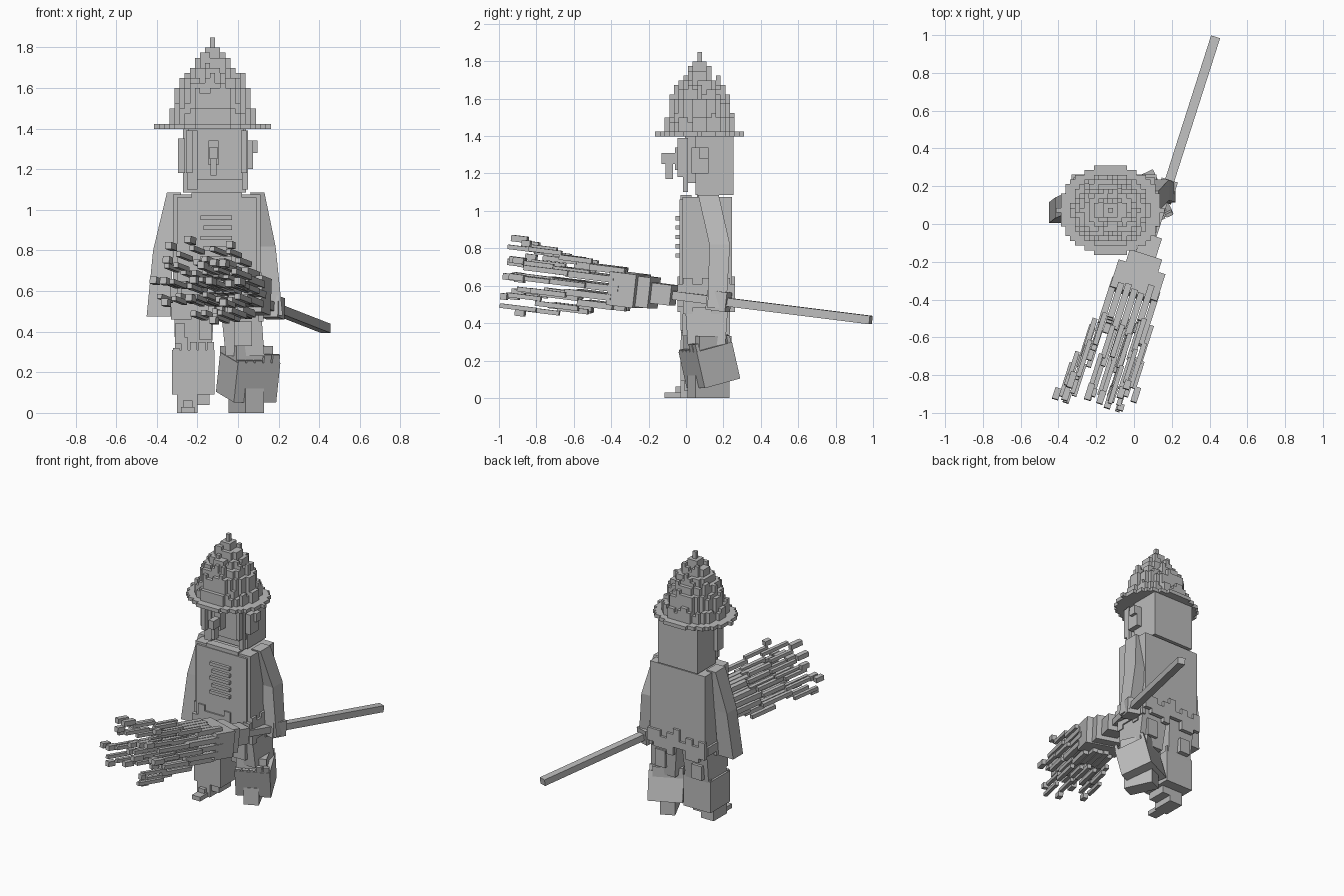
import bpy, bmesh, math, random
from mathutils import Vector, Matrix

random.seed(4)
if "Cube" in bpy.data.objects:
    bpy.data.objects.remove(bpy.data.objects["Cube"])

grey = bpy.data.materials.new("plain grey")
grey.use_nodes = True
grey.diffuse_color = (0.5, 0.5, 0.5, 1)
grey.node_tree.nodes["Principled BSDF"].inputs["Base Color"].default_value = (0.5, 0.5, 0.5, 1)


def finish(name, bm, matrix=None):
    bmesh.ops.recalc_face_normals(bm, faces=bm.faces)
    mesh = bpy.data.meshes.new(name)
    bm.to_mesh(mesh)
    bm.free()
    mesh.materials.append(grey)
    ob = bpy.data.objects.new(name, mesh)
    if matrix:
        ob.matrix_world = matrix
    bpy.context.collection.objects.link(ob)
    return ob


def boxes(name, spans, matrix=None):
    """One object from boxes given as (x0, x1, y0, y1, z0, z1)."""
    bm = bmesh.new()
    for x0, x1, y0, y1, z0, z1 in spans:
        place = Matrix.Translation(((x0 + x1) / 2, (y0 + y1) / 2, (z0 + z1) / 2))
        size = Matrix.Diagonal((x1 - x0, y1 - y0, z1 - z0, 1))
        bmesh.ops.create_cube(bm, size=1, matrix=place @ size)
    return finish(name, bm, matrix)


def limb(name, rings):
    """Square tube through rings of (centre, half width, half depth)."""
    bm = bmesh.new()
    corners = ((-1, -1), (1, -1), (1, 1), (-1, 1))
    loops = [[bm.verts.new((c[0] + i * w, c[1] + j * d, c[2])) for i, j in corners]
             for c, w, d in rings]
    for a, b in zip(loops, loops[1:]):
        for k in range(4):
            bm.faces.new((a[k], a[(k + 1) % 4], b[(k + 1) % 4], b[k]))
    bm.faces.new(loops[0])
    bm.faces.new(loops[-1])
    return finish(name, bm)


def voxels(name, cells, size, origin):
    """Outer skin of a set of integer cells."""
    bm = bmesh.new()
    for cell in cells:
        for axis in range(3):
            for sign in (-1, 1):
                step = [0, 0, 0]
                step[axis] = sign
                if tuple(c + s for c, s in zip(cell, step)) in cells:
                    continue
                u, v = Vector(), Vector()
                u[(axis + 1) % 3] = v[(axis + 2) % 3] = 0.5
                mid = Vector(cell) + Vector(step) / 2
                pts = [mid - u - v, mid + u - v, mid + u + v, mid - u + v]
                if sign < 0:
                    pts.reverse()
                bm.faces.new([bm.verts.new(p * size + Vector(origin)) for p in pts])
    bmesh.ops.remove_doubles(bm, verts=bm.verts, dist=0.001)
    return finish(name, bm)


# Hat: crown whose height falls off in ragged steps, on an oval brim
STEPS = ((0.02, 18), (0.045, 16), (0.08, 14), (0.117, 12), (0.152, 10),
         (0.18, 8), (0.207, 4))
CELL = 0.025
hat = set()
for i in range(-11, 12):
    for j in range(-10, 11):
        r = math.hypot(i, j * 1.08) * CELL
        if math.hypot(i, j * 1.17) * CELL < 0.276:
            hat.add((i, j, 0))
        for limit, height in STEPS:
            if r < limit:
                if height < 16:
                    height += random.choice((-1, 0, 0, 0, 0, 1))
                hat.update((i, j, k) for k in range(height))
                break
voxels("hat", hat, CELL, (-0.125, 0.073, 1.411))

# Head, nose and hair
boxes("head", [(-0.27, 0.04, 0.05, 0.255, 1.085, 1.4), (-0.245, 0.03, -0.005, 0.06, 1.15, 1.4)])
boxes("nose", [(-0.145, -0.095, -0.06, 0, 1.22, 1.34), (-0.14, -0.1, -0.13, -0.05, 1.25, 1.31),
               (-0.135, -0.105, -0.11, -0.07, 1.17, 1.26)])
boxes("hair", [(-0.295, -0.26, 0.0, 0.07, 1.18, 1.35), (-0.255, -0.225, -0.045, 0.0, 1.18, 1.39),
               (-0.25, -0.2, -0.015, 0.01, 1.1, 1.39), (0.02, 0.05, -0.015, 0.01, 1.1, 1.39),
               (0.015, 0.045, -0.045, 0.0, 1.18, 1.39), (0.03, 0.075, 0.03, 0.12, 1.2, 1.34),
               (0.06, 0.095, 0.07, 0.12, 1.28, 1.34)])

# Tunic with front lacing and a ragged hem
boxes("torso", [(-0.32, 0.11, -0.02, 0.245, 0.54, 1.075)])
boxes("tunic_front", [(-0.3, 0.09, -0.035, -0.01, 0.56, 1.06), (-0.23, 0.02, -0.03, 0.03, 1.05, 1.085)])
boxes("lacing", [(-0.185 + 0.015 * (k % 2), -0.03, -0.055, -0.03, z, z + 0.022)
                 for k, z in enumerate((0.95, 0.9, 0.85, 0.8, 0.75))])
hem = []
for k in range(9):
    x = -0.33 + k * 0.05
    for y0, y1 in ((-0.045, -0.015), (0.235, 0.262)):
        hem.append((x, x + 0.05, y0, y1, random.choice((0.46, 0.49, 0.52)),
                    random.choice((0.57, 0.61, 0.65))))
for k in range(5):
    y = -0.015 + k * 0.05
    for x0, x1 in ((-0.335, -0.31), (0.1, 0.125)):
        hem.append((x0, x1, y, y + 0.05, random.choice((0.45, 0.48, 0.51)),
                    random.choice((0.57, 0.61, 0.64))))
boxes("tunic_hem", hem)

# Arms bent slightly at the elbow
limb("right_arm", [((-0.315, 0.115, 1.085), 0.035, 0.055), ((-0.37, 0.085, 0.8), 0.048, 0.055),
                   ((-0.39, 0.06, 0.475), 0.06, 0.055)])
limb("left_arm", [((0.095, 0.12, 1.085), 0.035, 0.055), ((0.14, 0.18, 0.82), 0.045, 0.055),
                  ((0.18, 0.165, 0.48), 0.04, 0.05)])


# Legs: square boots with ragged cuffs
def boot(side, centre, tilt, yaw, size):
    w, d, h = (s / 2 for s in size)
    frame = (Matrix.Translation(centre) @ Matrix.Rotation(math.radians(yaw), 4, "Z")
             @ Matrix.Rotation(math.radians(tilt), 4, "X"))
    boxes(side + "_boot", [(-w, w, -d, d, -h, h)], frame)
    cuff = []
    for k in range(5):
        x = -w + k * w * 0.4
        for y in (-d, d - 0.025):
            cuff.append((x + 0.004, x + w * 0.4 - 0.004, y + 0.003, y + 0.022,
                         h - 0.02, h + random.choice((0.01, 0.04, 0.06))))
    boxes(side + "_boot_cuff", cuff, frame)


boot("right", (-0.22, 0.08, 0.2), 0, 0, (0.21, 0.22, 0.22))
boot("left", (0.05, 0.125, 0.175), 14, 25, (0.23, 0.215, 0.2))
turned = Matrix.Translation((0.04, 0.12, 0)) @ Matrix.Rotation(math.radians(25), 4, "Z")
boxes("left_knee", [(-0.1, 0.1, -0.1, 0.09, 0.2, 0.33)], turned)
boxes("left_foot", [(-0.05, 0.05, -0.1, 0.1, 0.0, 0.12)], turned)
boxes("right_foot", [(-0.3, -0.2, -0.03, 0.12, 0.0, 0.09), (-0.28, -0.215, -0.115, -0.02, 0.0, 0.03),
                     (-0.27, -0.225, -0.055, -0.02, 0.02, 0.06), (-0.215, -0.14, -0.01, 0.12, 0.04, 0.09)])
limb("right_trouser", [((-0.215, 0.1, 0.56), 0.1, 0.12), ((-0.22, 0.09, 0.3), 0.09, 0.1)])
limb("left_trouser", [((0.01, 0.11, 0.56), 0.1, 0.12), ((0.035, 0.11, 0.28), 0.095, 0.1)])
boxes("trouser_patches", [(-0.31, -0.26, -0.025, 0.03, 0.34, 0.44), (-0.19, -0.13, -0.03, 0.03, 0.36, 0.48),
                          (-0.02, 0.07, -0.02, 0.03, 0.33, 0.45), (-0.28, -0.2, 0.18, 0.225, 0.32, 0.42),
                          (0.0, 0.08, 0.19, 0.235, 0.34, 0.46)])

# Broom, built along its own y axis, which runs towards the bristles
along = Vector((-0.32, -1, 0.125)).normalized()
across = along.cross(Vector((0, 0, 1))).normalized()
up = across.cross(along)
broom = Matrix((across, along, up)).transposed().to_4x4()
broom.translation = (0.115, 0, 0.54)


def bar(y0, y1, w, h, x=0, z=0):
    return (x - w / 2, x + w / 2, y0, y1, z - h / 2, z + h / 2)


boxes("broom_stick", [bar(-1.045, 0.12, 0.05, 0.045)], broom)
boxes("left_hand", [bar(-0.24, -0.13, 0.09, 0.105)], broom)
boxes("broom_binding", [bar(0.07, 0.2, 0.11, 0.11), bar(0.18, 0.33, 0.18, 0.165),
                        bar(0.25, 0.4, 0.26, 0.18)], broom)
bristles = []
for i in range(-3, 4):
    for j in range(-2, 3):
        if abs(i) == 3 and abs(j) == 2:
            continue
        # each strand is a run of bars stepping outwards
        x, z = i * 0.039, j * 0.049
        y = 0.33 + random.uniform(-0.03, 0.06)
        for part in range(random.choice((2, 3, 4, 4))):
            length = (0.22, 0.2, 0.17, 0.07)[part] + random.uniform(-0.03, 0.05)
            thick = (0.034, 0.027, 0.024, 0.034)[part]
            end = min(y + length, 1.03 + 0.32 * x)
            if end - y < 0.03:
                break
            bristles.append(bar(y, end, thick, thick, x, z))
            y = end - 0.012
            # strands on the right side sweep further out
            x += i * 0.006 + (0.02 if i > 1 else 0) + random.uniform(-0.008, 0.008)
            z += j * 0.015 - 0.003 + random.uniform(-0.012, 0.01)
boxes("broom_bristles", bristles, broom)
